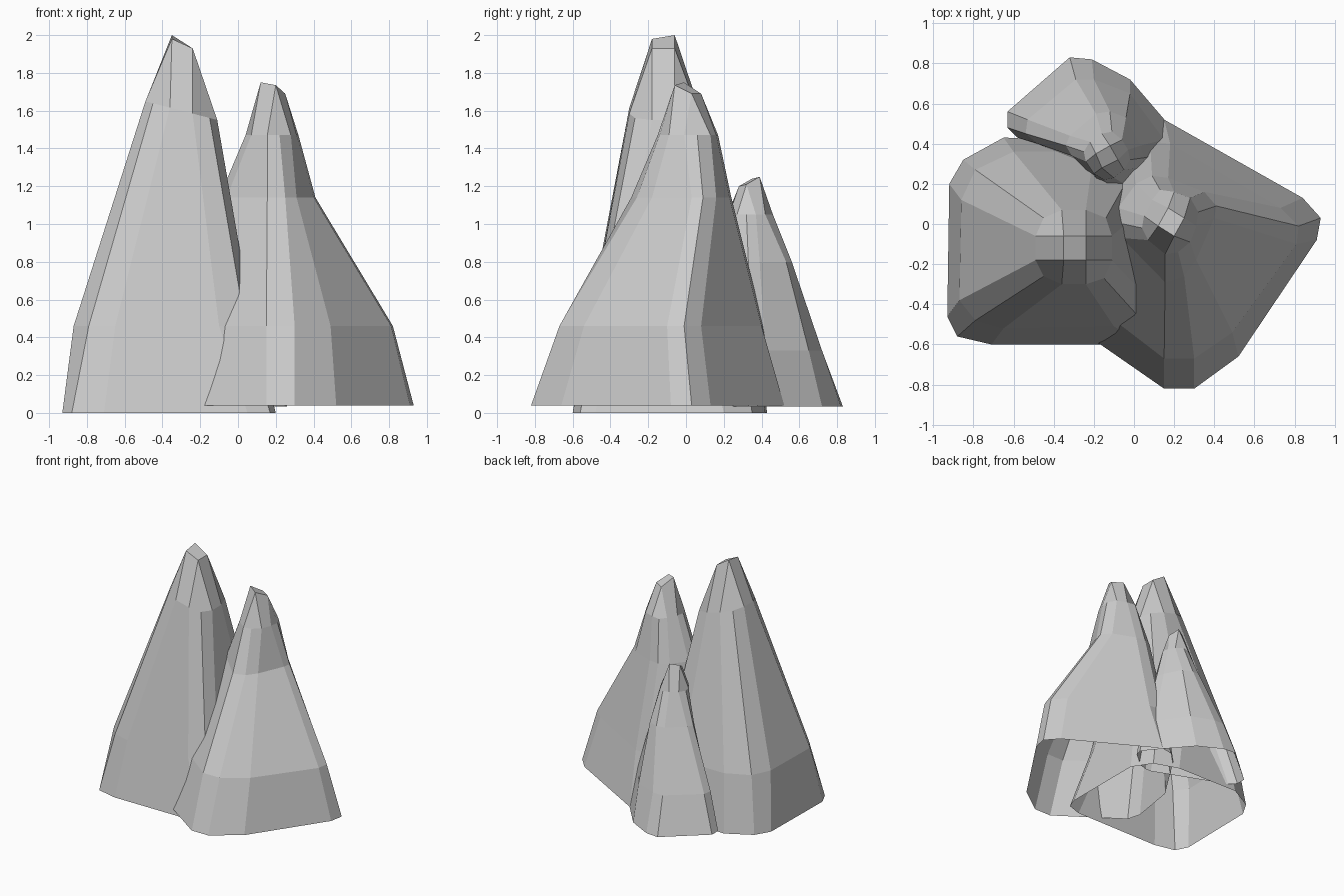
import bpy, bmesh


def spire(name, top, rings):
    """Four-point summit lofted down through 12-sided rings (three points per corner).
    Each ring is (height, slope along x, outline points counter-clockwise)."""
    bm = bmesh.new()
    cap = [bm.verts.new(p) for p in top]
    loops = []
    for z, slope, pts in rings:
        cx = sum(p[0] for p in pts) / 12
        loops.append([bm.verts.new((x, y, z + slope * (x - cx))) for x, y in pts])
    # summit
    bm.faces.new(cap)
    first = loops[0]
    for i in range(4):
        a, b, c = first[3 * i:3 * i + 3]
        bm.faces.new((cap[i], a, b, c))
        bm.faces.new((cap[i], c, first[(3 * i + 3) % 12], cap[(i + 1) % 4]))
    # flanks, open underneath
    for up, low in zip(loops, loops[1:]):
        for i in range(12):
            j = (i + 1) % 12
            bm.faces.new((up[i], low[i], low[j], up[j]))
    mesh = bpy.data.meshes.new(name)
    bm.to_mesh(mesh)
    bm.free()
    ob = bpy.data.objects.new(name, mesh)
    bpy.context.collection.objects.link(ob)
    return ob


# tall left rock
spire("tall_rock",
      [(-.35, -.18, 1.98), (-.24, -.18, 1.93), (-.24, -.06, 1.93), (-.35, -.06, 2.0)],
      [(1.6, -.26, [(-.49, -.18), (-.45, -.26), (-.36, -.30),
                    (-.24, -.30), (-.15, -.27), (-.11, -.18),
                    (-.11, -.06), (-.14, .03), (-.24, .07),
                    (-.36, .07), (-.45, .03), (-.49, -.06)]),
       (.46, 0, [(-.87, -.38), (-.79, -.48), (-.65, -.52),
                 (-.10, -.51), (.04, -.48), (.08, -.38),
                 (.08, .10), (.0, .28), (-.20, .36),
                 (-.60, .36), (-.79, .27), (-.86, .12)]),
       (0, 0, [(-.93, -.46), (-.88, -.56), (-.71, -.60),
               (.05, -.60), (.17, -.56), (.20, -.48),
               (.20, .20), (.10, .35), (-.10, .42),
               (-.65, .43), (-.85, .32), (-.92, .20)])])

# wide right rock
spire("wide_rock",
      [(.20, -.06, 1.735), (.25, .03, 1.69), (.17, .08, 1.69), (.12, -.01, 1.75)],
      [(1.47, 0, [(.155, -.15), (.22, -.14), (.28, -.09),
                  (.31, -.01), (.32, .06), (.28, .13),
                  (.20, .16), (.13, .17), (.09, .12),
                  (.05, .04), (.04, -.02), (.07, -.08)]),
       (1.14, 0, [(.155, -.29), (.25, -.26), (.31, -.18),
                  (.40, .03), (.41, .09), (.35, .16),
                  (.17, .23), (.09, .24), (.01, .20),
                  (-.08, .08), (-.10, .01), (-.06, -.07)]),
       (.46, 0, [(.15, -.67), (.30, -.67), (.49, -.54),
                 (.81, -.10), (.82, -.01), (.73, .08),
                 (.18, .40), (.08, .41), (-.02, .36),
                 (-.27, .02), (-.31, -.24), (-.28, -.34)]),
       (.04, 0, [(.15, -.82), (.30, -.82), (.52, -.66),
                 (.91, -.08), (.93, .03), (.84, .13),
                 (.15, .52), (.05, .50), (-.04, .42),
                 (-.31, .0), (-.37, -.37), (-.34, -.48)])])

# small back rock
spire("small_rock",
      [(-.12, .39, 1.25), (-.19, .35, 1.24), (-.16, .28, 1.20), (-.08, .32, 1.21)],
      [(1.05, 0, [(-.06, .42), (-.11, .46), (-.16, .45),
                  (-.22, .41), (-.25, .36), (-.24, .31),
                  (-.20, .25), (-.15, .22), (-.10, .23),
                  (-.05, .27), (-.02, .32), (-.03, .37)]),
       (.80, 0, [(-.04, .53), (-.12, .56), (-.19, .55),
                 (-.32, .44), (-.34, .39), (-.31, .34),
                 (-.18, .21), (-.12, .19), (-.05, .20),
                 (.03, .28), (.05, .33), (.03, .39)]),
       (.33, 0, [(-.02, .65), (-.20, .72), (-.29, .72),
                 (-.53, .52), (-.54, .45), (-.48, .40),
                 (-.05, .20), (.0, .18), (.06, .20),
                 (.17, .30), (.18, .35), (.15, .42)]),
       (.035, 0, [(-.02, .72), (-.21, .82), (-.32, .83),
                  (-.63, .56), (-.63, .48), (-.58, .43),
                  (.0, .20), (.05, .20), (.12, .22),
                  (.25, .33), (.26, .38), (.22, .44)])])
